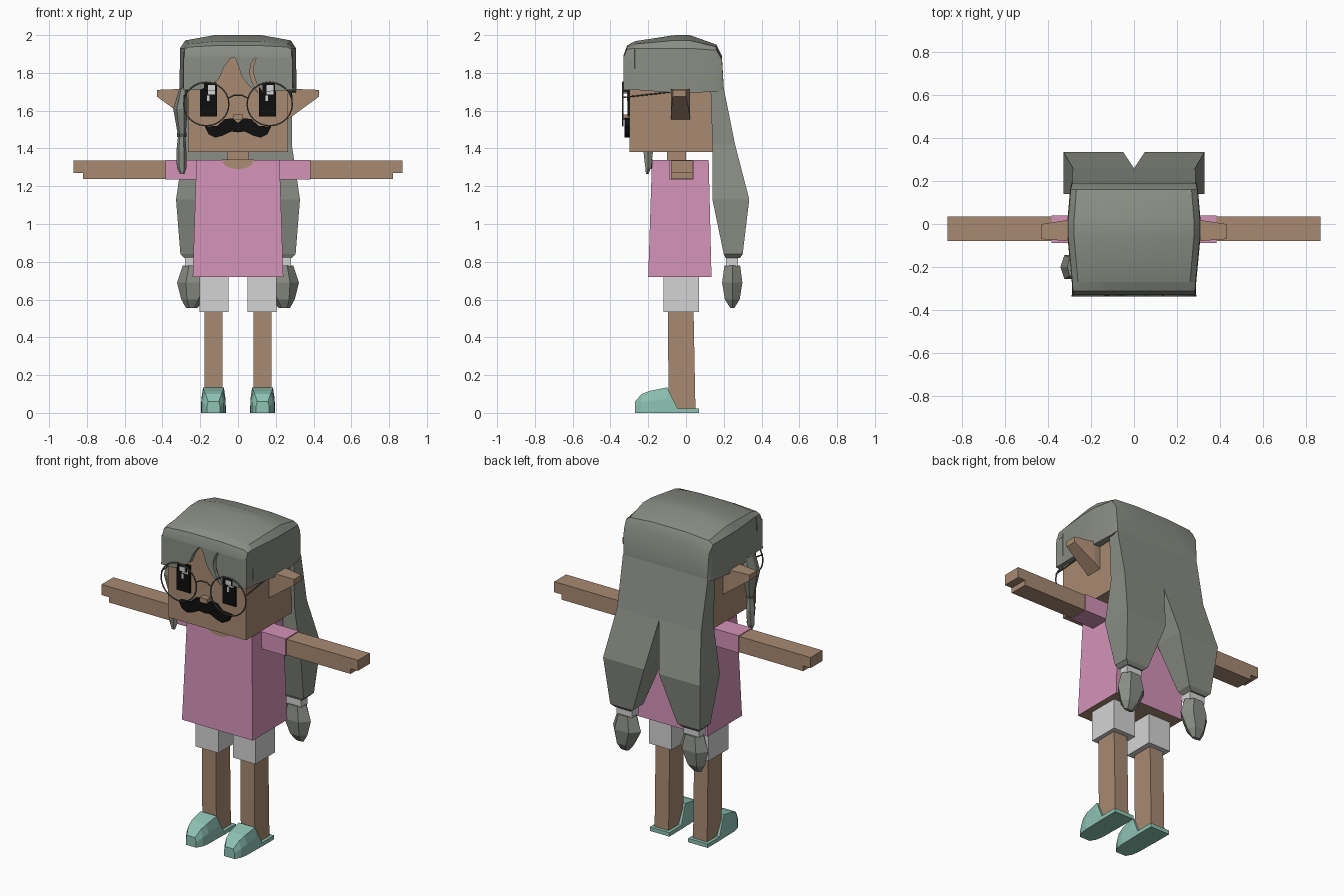
import bpy, bmesh, math
from mathutils import Vector

if bpy.data.objects.get("Cube"):
    bpy.data.objects.remove(bpy.data.objects["Cube"])


def material(name, r, g, b):
    lin = [((c / 255 + 0.055) / 1.055) ** 2.4 for c in (r, g, b)] + [1]
    m = bpy.data.materials.new(name)
    m.use_nodes = True
    m.diffuse_color = lin
    m.node_tree.nodes["Principled BSDF"].inputs["Base Color"].default_value = lin
    return m


skin = material("skin", 168, 138, 114)
pink = material("pink cloth", 212, 147, 184)
hair = material("grey hair", 138, 142, 133)
white = material("white cloth", 212, 212, 212)
teal = material("teal shoe", 142, 195, 180)
black = material("black", 14, 14, 14)
frame = material("dark frame", 84, 90, 84)


def loft(name, rings, mat, mirror=False):
    """Skin a run of equal rings, cap both ends; optionally add the other side."""
    sides = (("left_", 1), ("right_", -1)) if mirror else (("", 1),)
    for prefix, s in sides:
        bm = bmesh.new()
        vs = [[bm.verts.new((s * x, y, z)) for x, y, z in r] for r in rings]
        n = len(rings[0])
        for a, b in zip(vs, vs[1:]):
            for i in range(n):
                j = (i + 1) % n
                bm.faces.new((a[i], a[j], b[j], b[i]))
        bm.faces.new(vs[0])
        bm.faces.new(vs[-1])
        bmesh.ops.recalc_face_normals(bm, faces=bm.faces)
        me = bpy.data.meshes.new(prefix + name)
        bm.to_mesh(me)
        bm.free()
        me.materials.append(mat)
        ob = bpy.data.objects.new(prefix + name, me)
        bpy.context.collection.objects.link(ob)
    return ob


def rect_z(z, x0, x1, y0, y1):
    return [(x0, y0, z), (x1, y0, z), (x1, y1, z), (x0, y1, z)]


def rect_x(x, y0, y1, z0, z1):
    return [(x, y0, z0), (x, y1, z0), (x, y1, z1), (x, y0, z1)]


def box(name, x0, x1, y0, y1, z0, z1, mat, mirror=False):
    return loft(name, [rect_z(z0, x0, x1, y0, y1), rect_z(z1, x0, x1, y0, y1)], mat, mirror)


def plate(name, pts, y0, y1, mat, mirror=False):
    return loft(name, [[(x, y, z) for x, z in pts] for y in (y0, y1)], mat, mirror)


def oval(z, cx, cy, rx, ry, n=6):
    return [(cx + rx * math.cos(math.tau * i / n), cy + ry * math.sin(math.tau * i / n), z)
            for i in range(n)]


def wire(name, pts, radius, mat, cyclic=False):
    cu = bpy.data.curves.new(name, "CURVE")
    cu.dimensions = "3D"
    cu.bevel_depth = radius
    cu.bevel_resolution = 1
    sp = cu.splines.new("POLY")
    sp.points.add(len(pts) - 1)
    for p, co in zip(sp.points, pts):
        p.co = (*co, 1)
    sp.use_cyclic_u = cyclic
    cu.materials.append(mat)
    ob = bpy.data.objects.new(name, cu)
    bpy.context.collection.objects.link(ob)


# Head, nose, ears and neck
box("head", -0.265, 0.265, -0.30, 0.14, 1.38, 1.92, skin)
box("nose", -0.025, 0.025, -0.335, -0.30, 1.55, 1.58, skin)
box("neck", -0.055, 0.055, -0.10, 0.0, 1.30, 1.39, skin)
loft("ear", [rect_x(0.26, -0.08, 0.02, 1.55, 1.72),
             rect_x(0.30, -0.08, 0.02, 1.58, 1.715),
             rect_x(0.43, -0.07, 0.0, 1.675, 1.71)], skin, True)

# Shirt with sleeves and a skin neckline; its underside shows skin
torso = loft("torso", [rect_z(0.72, -0.24, 0.24, -0.20, 0.135),
                       rect_z(1.34, -0.22, 0.22, -0.18, 0.12)], pink)
torso.data.materials.append(skin)
for f in torso.data.polygons:
    f.material_index = int(f.normal.z < -0.9)
box("sleeve", 0.20, 0.385, -0.088, 0.04, 1.235, 1.34, pink, True)
arc = [math.pi * i / 10 for i in range(11)]
curve = [(0.085 * math.cos(a), 1.341 - 0.05 * math.sin(a)) for a in arc]
loft("neckline", [[(x, -0.18 - (1.34 - z) * 0.032 + d, z) for x, z in curve]
                  for d in (-0.004, 0.004)], skin)

# Arms ending in a stepped hand
box("arm", 0.38, 0.82, -0.08, 0.035, 1.238, 1.335, skin, True)
box("fingers", 0.82, 0.87, -0.08, 0.035, 1.27, 1.335, skin, True)

# Shorts, legs and shoes
box("shorts_leg", 0.05, 0.203, -0.12, 0.07, 0.535, 0.73, white, True)
loft("leg", [rect_z(0.02, 0.083, 0.178, -0.09, 0.05),
             rect_z(0.28, 0.083, 0.178, -0.094, 0.045),
             rect_z(0.54, 0.083, 0.178, -0.095, 0.04)], skin, True)


def shoe_ring(y, w, wt, h):
    return [(0.13 - w, y, 0), (0.13 + w, y, 0), (0.13 + w, y, h * 0.55),
            (0.13 + wt, y, h), (0.13 - wt, y, h), (0.13 - w, y, h * 0.55)]


loft("shoe", [shoe_ring(-0.27, 0.035, 0.028, 0.06),
              shoe_ring(-0.235, 0.055, 0.042, 0.10),
              shoe_ring(-0.19, 0.063, 0.05, 0.117),
              shoe_ring(-0.10, 0.064, 0.055, 0.135),
              shoe_ring(-0.045, 0.066, 0.066, 0.022)], teal, True)
box("shoe_sole", 0.064, 0.196, -0.05, 0.07, 0.0, 0.024, teal, True)


# Hair cap: arched sections from front to back
def cap_ring(y, w, zb, zs, zt):
    half = [(w, zb), (w * 0.99, zs), (w * 0.9, zs + 0.6 * (zt - zs)), (w * 0.4, zt)]
    return [(x, y, z) for x, z in half] + [(-x, y, z) for x, z in reversed(half)]


cap = loft("hair_cap", [cap_ring(-0.33, 0.287, 1.88, 1.885, 1.895),
                        cap_ring(-0.312, 0.287, 1.88, 1.925, 1.945),
                        cap_ring(-0.272, 0.29, 1.88, 1.93, 1.967),
                        cap_ring(-0.27, 0.29, 1.71, 1.93, 1.968),
                        cap_ring(-0.06, 0.31, 1.695, 1.93, 2.0),
                        cap_ring(0.02, 0.31, 1.695, 1.93, 2.0),
                        cap_ring(0.16, 0.298, 1.70, 1.92, 1.95),
                        cap_ring(0.19, 0.292, 1.71, 1.87, 1.89),
                        cap_ring(0.20, 0.288, 1.71, 1.715, 1.72)], hair)
bpy.context.view_layer.objects.active = cap
cap.select_set(True)
bpy.ops.object.shade_smooth_by_angle(angle=math.radians(30))
cap.select_set(False)

# Fringe in three locks
plate("fringe_right", [(-0.287, 1.89), (-0.29, 1.71), (-0.2, 1.71), (-0.15, 1.73), (-0.1, 1.77),
                       (-0.075, 1.83), (-0.03, 1.89)], -0.33, -0.265, hair)
plate("fringe_middle", [(-0.02, 1.89), (0, 1.84), (0.02, 1.78), (0.06, 1.73), (0.11, 1.69),
                        (0.075, 1.75), (0.06, 1.8), (0.07, 1.85), (0.095, 1.89)],
      -0.33, -0.29, hair)
plate("fringe_left", [(0.1, 1.89), (0.083, 1.84), (0.083, 1.79), (0.1, 1.74), (0.13, 1.70),
                      (0.29, 1.71), (0.287, 1.89)], -0.33, -0.265, hair)

# Long back hair splitting into two tied tails
loft("tail", [rect_z(1.72, 0, 0.288, 0.13, 0.20),
              rect_z(1.42, 0, 0.285, 0.14, 0.26),
              rect_z(1.13, 0.05, 0.328, 0.14, 0.335),
              rect_z(0.84, 0.15, 0.305, 0.20, 0.30),
              rect_z(0.82, 0.175, 0.285, 0.21, 0.285)], hair, True)
box("tail_tie", 0.175, 0.28, 0.212, 0.275, 0.775, 0.825, white, True)
loft("tail_end", [oval(0.78, 0.228, 0.245, 0.065, 0.048), oval(0.69, 0.228, 0.245, 0.095, 0.062),
                  oval(0.6, 0.24, 0.245, 0.06, 0.045), oval(0.555, 0.245, 0.245, 0.03, 0.012)],
     hair, True)

# Small tied side lock
loft("side_lock", [oval(1.72, -0.29, -0.20, 0.02, 0.05), oval(1.61, -0.305, -0.20, 0.038, 0.065),
                   oval(1.48, -0.298, -0.20, 0.022, 0.03)], hair)
loft("side_lock_tie", [oval(z, -0.298, -0.20, 0.025, 0.025) for z in (1.46, 1.485)], frame)
loft("side_lock_end", [oval(1.46, -0.298, -0.20, 0.02, 0.022), oval(1.39, -0.30, -0.20, 0.026, 0.03),
                       oval(1.30, -0.298, -0.20, 0.026, 0.018),
                       oval(1.265, -0.295, -0.205, 0.012, 0.008)], hair)

# Eyes with highlights
box("eye", 0.11, 0.20, -0.309, -0.30, 1.57, 1.74, black, True)
for side, x in (("right", -0.16), ("left", 0.15)):
    box(side + "_eye_upper", x - 0.02, x + 0.045, -0.334, -0.328, 1.705, 1.75, black)
    box(side + "_eye_glint", x, x + 0.038, -0.337, -0.3345, 1.705, 1.735, white)
    box(side + "_eye_glint_low", x, x + 0.038, -0.312, -0.308, 1.685, 1.71, white)
    box(side + "_eye_spark", x - 0.005, x + 0.008, -0.312, -0.308, 1.65, 1.68, white)

# Moustache
plate("moustache_half", [(0, 1.535), (0.03, 1.56), (0.07, 1.555), (0.11, 1.52), (0.175, 1.515),
                         (0.155, 1.475), (0.12, 1.457), (0.08, 1.468), (0.035, 1.49), (0, 1.485)],
      -0.325, -0.30, black, True)

# Round glasses
for side, s in (("left", 1), ("right", -1)):
    ring = [(s * 0.168 + 0.12 * math.cos(math.tau * i / 24), -0.334,
             1.635 + 0.115 * math.sin(math.tau * i / 24)) for i in range(24)]
    wire(side + "_glasses_rim", ring, 0.004, frame, True)
    wire(side + "_glasses_arm", [(s * 0.286, -0.334, 1.67), (s * 0.28, -0.07, 1.70)], 0.004, frame)
wire("glasses_bridge", [(-0.054, -0.334, 1.665), (-0.02, -0.334, 1.682), (0.02, -0.334, 1.682),
                        (0.054, -0.334, 1.665)], 0.004, frame)
